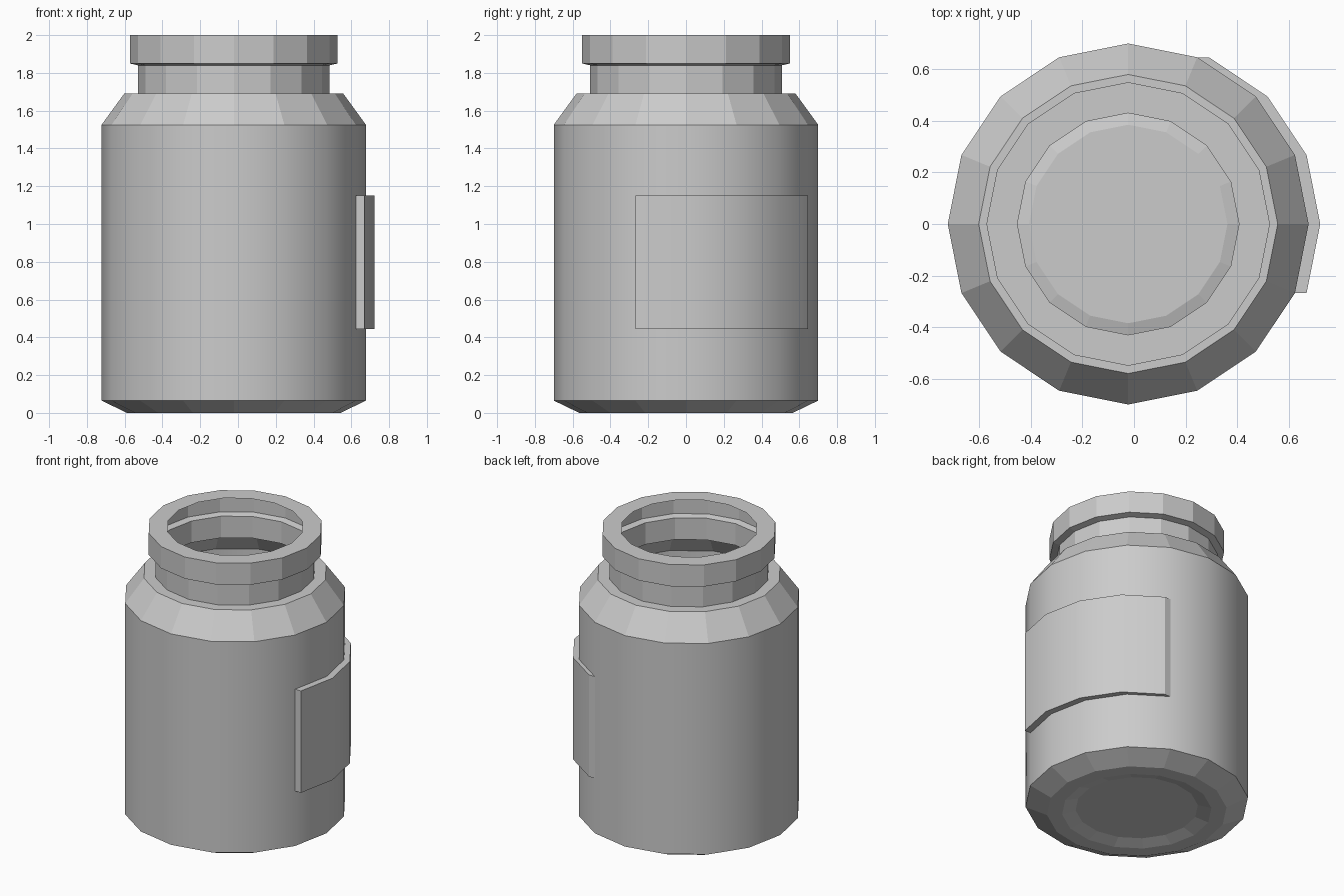
import bpy, bmesh
from math import cos, sin, tau

if "Cube" in bpy.data.objects:
    bpy.data.objects.remove(bpy.data.objects["Cube"])

SIDES = 16
CX = -0.0225      # jar axis; the label makes up the difference on +x
R = 0.70          # body radius


def ring(bm, r, z, steps, dx=0.0):
    return [bm.verts.new((CX + dx + r * cos(tau * k / SIDES), r * sin(tau * k / SIDES), z))
            for k in steps]


def bridge(bm, lower, upper, closed, smooth=False):
    n = len(lower)
    for j in range(n if closed else n - 1):
        k = (j + 1) % n
        f = bm.faces.new((lower[j], lower[k], upper[k], upper[j]))
        f.smooth = smooth


def finish(bm, name):
    mesh = bpy.data.meshes.new(name)
    bm.to_mesh(mesh)
    bm.free()
    obj = bpy.data.objects.new(name, mesh)
    bpy.context.collection.objects.link(obj)
    return obj


# Jar: thin open shell, profile from raised floor up to the inner lip
profile = [(0.385, 0.025), (0.47, 0.0), (0.565, 0.0), (R, 0.065), (R, 1.525),
           (0.58, 1.69), (0.507, 1.69), (0.507, 1.84), (0.55, 1.85),
           (0.55, 2.0), (0.43, 2.0)]
bm = bmesh.new()
rings = [ring(bm, r, z, range(SIDES)) for r, z in profile]
bm.faces.new(rings[0][::-1])
for i in range(len(rings) - 1):
    body_wall = profile[i][0] == R and profile[i + 1][0] == R
    bridge(bm, rings[i], rings[i + 1], True, smooth=body_wall)
finish(bm, "jar")

# Label: four wall panels pushed straight out along +x
bm = bmesh.new()
steps = range(-1, 4)
z0, z1, push = 0.445, 1.15, 0.045
in_lo, in_hi = ring(bm, R, z0, steps), ring(bm, R, z1, steps)
out_lo, out_hi = ring(bm, R, z0, steps, push), ring(bm, R, z1, steps, push)
bridge(bm, out_lo, out_hi, False, smooth=True)
bridge(bm, in_lo, out_lo, False)
bridge(bm, out_hi, in_hi, False)
bm.faces.new((in_lo[0], out_lo[0], out_hi[0], in_hi[0]))
bm.faces.new((out_lo[-1], in_lo[-1], in_hi[-1], out_hi[-1]))
finish(bm, "label")
